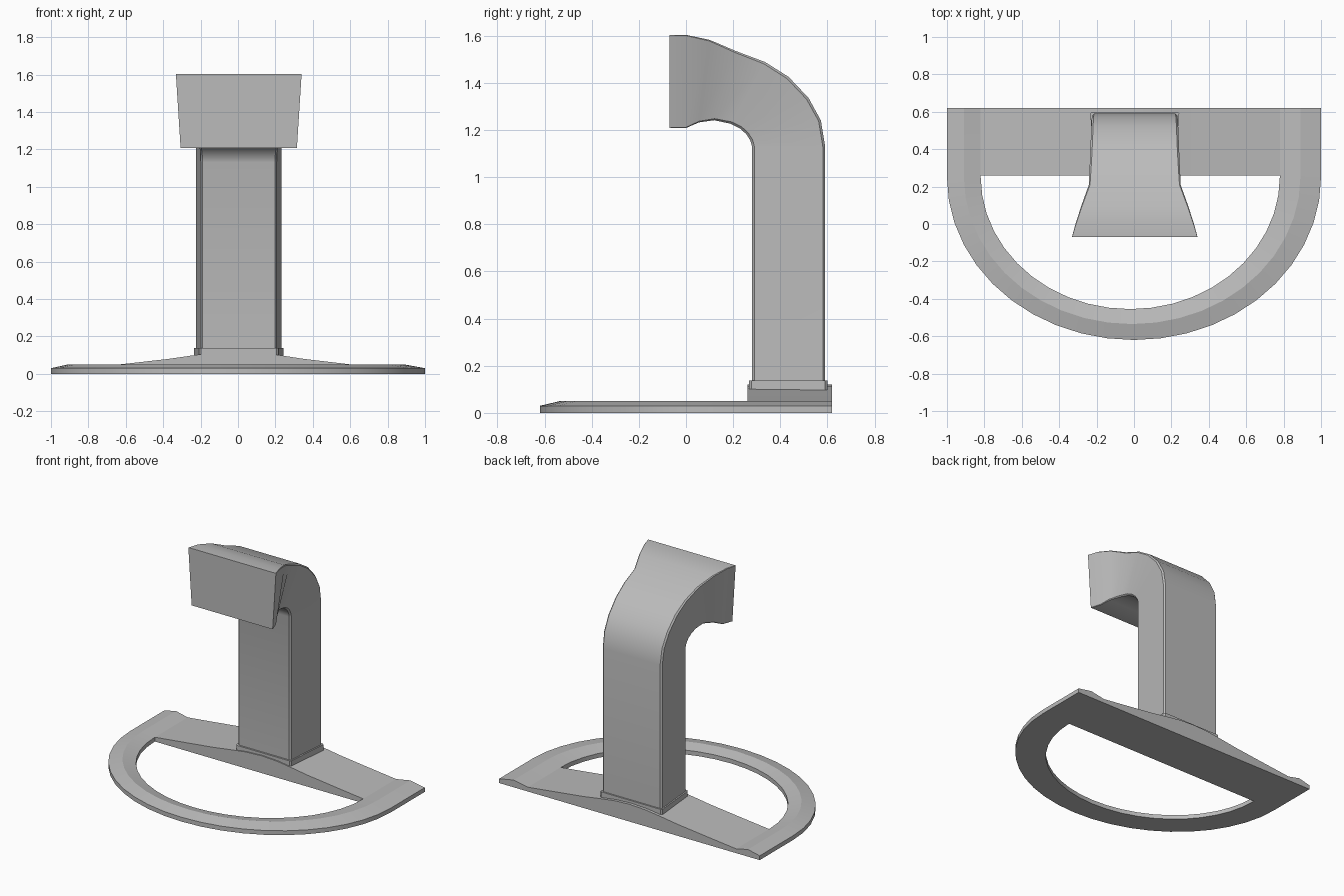
import bpy, bmesh
from math import sin, cos, pi, radians

cube = bpy.data.objects.get("Cube")
if cube:
    bpy.data.objects.remove(cube, do_unlink=True)

# Single grey finish
grey = bpy.data.materials.new("plain grey")
grey.use_nodes = True
colour = (0.5, 0.5, 0.5, 1)
grey.diffuse_color = colour
grey.node_tree.nodes["Principled BSDF"].inputs["Base Color"].default_value = colour


def loft(name, sections, angle):
    """Join matching closed sections into a capped solid."""
    bm = bmesh.new()
    rings = [[bm.verts.new(p) for p in s] for s in sections]
    n = len(rings[0])
    for a, b in zip(rings, rings[1:]):
        for i in range(n):
            j = (i + 1) % n
            bm.faces.new((a[i], a[j], b[j], b[i]))
    bm.faces.new(rings[0])
    bm.faces.new(rings[-1])
    bmesh.ops.recalc_face_normals(bm, faces=bm.faces)
    mesh = bpy.data.meshes.new(name)
    bm.to_mesh(mesh)
    bm.free()
    mesh.materials.append(grey)
    obj = bpy.data.objects.new(name, mesh)
    bpy.context.collection.objects.link(obj)
    bpy.ops.object.select_all(action='DESELECT')
    obj.select_set(True)
    bpy.context.view_layer.objects.active = obj
    bpy.ops.object.shade_smooth_by_angle(angle=radians(angle))
    return obj


# Half-round base rim: (centre x, x radius, y radius, z) around its cross-section
BACK = 0.62
rim = [(0, 1, 0.87, 0), (0, 1, 0.87, 0.03), (-0.01, 0.90, 0.79, 0.05),
       (-0.02, 0.80, 0.71, 0.03), (-0.02, 0.80, 0.71, 0)]
STEPS = 22
sections = [[(cx - rx, BACK, z) for cx, rx, ry, z in rim]]
for k in range(STEPS + 1):
    t = pi * k / STEPS
    sections.append([(cx - rx * cos(t), 0.255 - ry * sin(t) - 0.005 * (ry > 0.8), z)
                     for cx, rx, ry, z in rim])
sections.append([(cx + rx, BACK, z) for cx, rx, ry, z in rim])
loft("base_rim", sections, 20)

# Arched plank across the back of the base
half = [(0.8, 0.03), (0.62, 0.05), (0.36, 0.08), (0.24, 0.098), (0.12, 0.114)]
top = [(-x, z) for x, z in half] + [(0, 0.12)] + [(x, z) for x, z in reversed(half)]
loft("base_plank", [[(x - 0.02 * abs(x) / 0.8, y, z) for y, z in
                     ((0.26, 0), (BACK, 0), (BACK, z), (0.26, z))] for x, z in top], 20)


def arm_section(outer, inner, wide, narrow, cut):
    """Tapered rectangle with chamfered corners between two side-view points."""
    (y0, z0), (y1, z1) = outer, inner
    length = ((y1 - y0) ** 2 + (z1 - z0) ** 2) ** 0.5
    f = cut / length
    side = [(wide - cut, 0), (wide, f), (narrow, 1 - f), (narrow - cut, 1)]
    pts = side + [(-w, s) for w, s in reversed(side)]
    return [(w + 0.004, y0 + (y1 - y0) * s, z0 + (z1 - z0) * s) for w, s in pts]


# Collar at the foot of the column
loft("column_collar", [arm_section((0.6, z), (0.268, z), 0.238, 0.212, 0.01)
                       for z in (0.05, 0.137)], 30)

# Column, bend and flared head: outer point, inner point, half widths, chamfer
arm = [
    ((0.59, 0.08), (0.28, 0.08), 0.228, 0.203, 0.010),
    ((0.59, 1.13), (0.28, 1.13), 0.228, 0.203, 0.010),
    ((0.572, 1.24), (0.273, 1.155), 0.230, 0.204, 0.010),
    ((0.52, 1.335), (0.255, 1.183), 0.233, 0.206, 0.010),
    ((0.435, 1.425), (0.23, 1.205), 0.236, 0.210, 0.010),
    ((0.335, 1.488), (0.19, 1.226), 0.240, 0.215, 0.009),
    ((0.21, 1.535), (0.12, 1.241), 0.246, 0.225, 0.007),
    ((0.10, 1.582), (0.055, 1.232), 0.285, 0.258, 0.005),
    ((0.0, 1.603), (0.0, 1.208), 0.317, 0.288, 0.003),
    ((-0.07, 1.603), (-0.07, 1.208), 0.336, 0.311, 0.001),
]
loft("arm_and_head", [arm_section(*s) for s in arm], 30)
